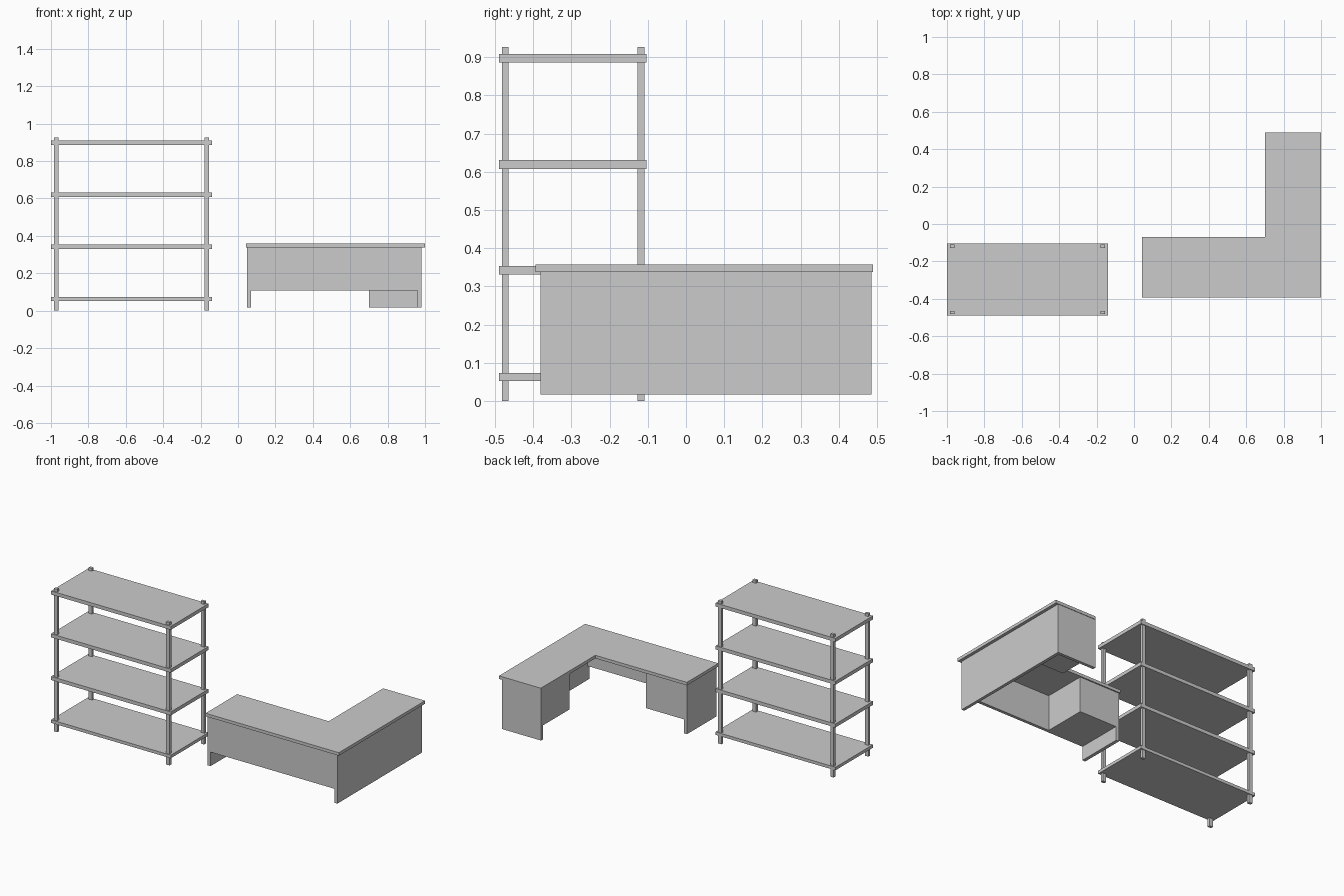
import bpy, bmesh

if "Cube" in bpy.data.objects:
    bpy.data.objects.remove(bpy.data.objects["Cube"])


def prism(name, outline, z0, z1):
    """Solid made by extruding a flat outline from z0 up to z1."""
    bm = bmesh.new()
    face = bm.faces.new([bm.verts.new((x, y, z0)) for x, y in outline])
    ext = bmesh.ops.extrude_face_region(bm, geom=[face])
    top = [v for v in ext["geom"] if isinstance(v, bmesh.types.BMVert)]
    bmesh.ops.translate(bm, verts=top, vec=(0, 0, z1 - z0))
    bmesh.ops.recalc_face_normals(bm, faces=bm.faces)
    mesh = bpy.data.meshes.new(name)
    bm.to_mesh(mesh)
    bm.free()
    obj = bpy.data.objects.new(name, mesh)
    bpy.context.collection.objects.link(obj)
    return obj


def box(name, x0, x1, y0, y1, z0, z1):
    return prism(name, [(x0, y0), (x1, y0), (x1, y1), (x0, y1)], z0, z1)


# Shelf unit: four boards
for i, (z0, z1) in enumerate([(.053, .073), (.331, .354), (.608, .631), (.886, .909)]):
    box(f"shelf_board_{i + 1}", -1, -.14, -.489, -.104, z0, z1)

# Shelf unit: four corner posts
for side, x in (("left", -.972), ("right", -.166)):
    for end, y in (("front", -.473), ("back", -.118)):
        box(f"shelf_post_{side}_{end}", x - .012, x + .012, y - .009, y + .009, 0, .927)

# Desk: L-shaped top
prism("desk_top", [(.043, -.394), (1, -.394), (1, .489), (.7, .489), (.7, -.07), (.043, -.07)],
      .338, .358)

# Desk: upright panels
FLOOR, UNDER, HANG = .017, .338, .108
box("desk_front_panel", .048, .96, -.381, -.361, HANG, UNDER)
box("desk_right_panel", .96, .98, -.381, .486, FLOOR, UNDER)
box("desk_end_panel", .7, .96, .466, .486, FLOOR, UNDER)
box("desk_left_panel", .048, .07, -.381, -.078, FLOOR, UNDER)

# Desk: hanging drawer pedestals
box("desk_left_pedestal", .07, .34, -.361, -.078, HANG, UNDER)
box("desk_wing_pedestal", .7, .96, .195, .466, HANG, UNDER)
